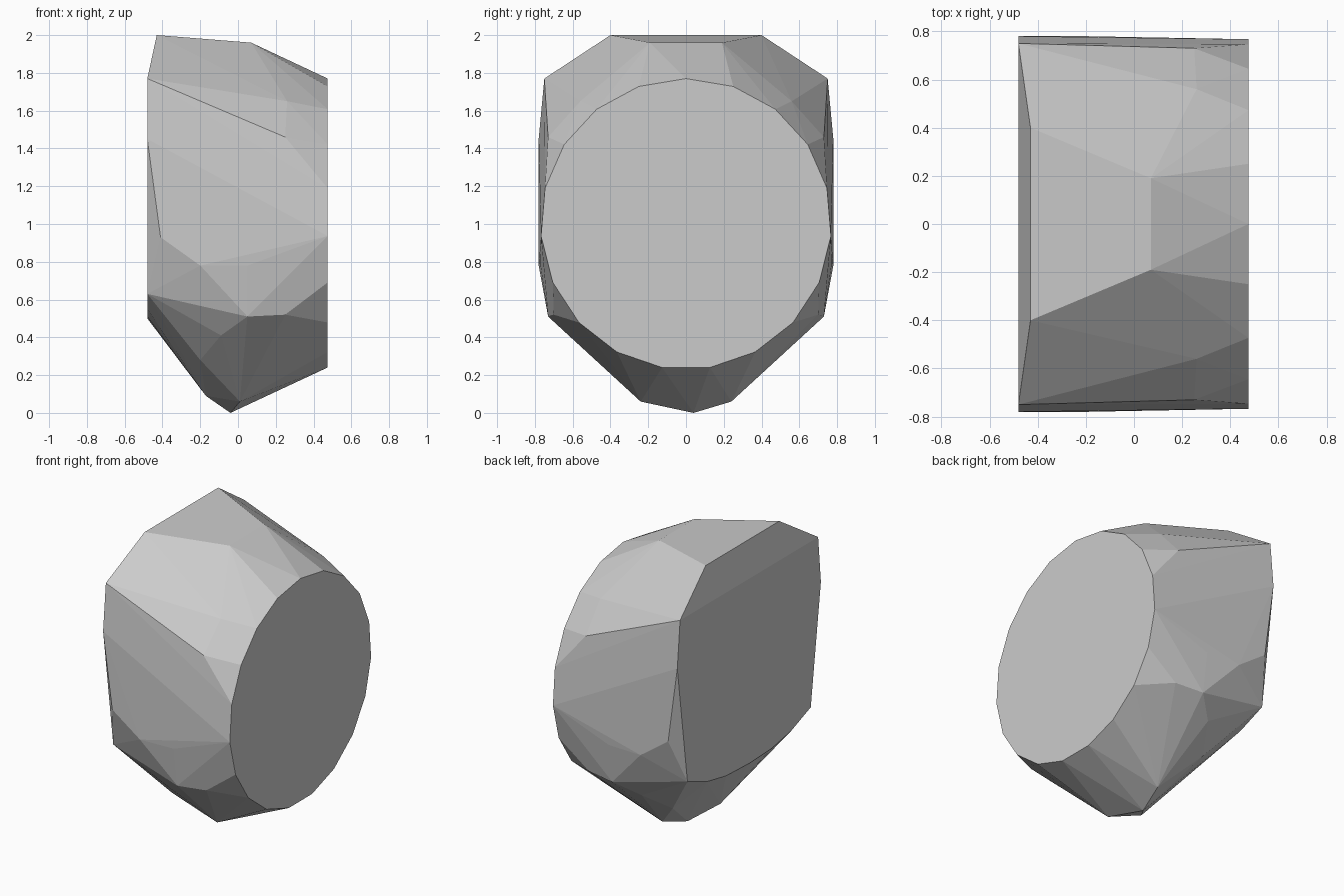
import bpy
import bmesh
import math

default_cube = bpy.data.objects.get("Cube")
if default_cube:
    bpy.data.objects.remove(default_cube, do_unlink=True)


def make_material(name, colour):
    material = bpy.data.materials.new(name)
    material.use_nodes = True
    material.diffuse_color = colour
    shader = next(n for n in material.node_tree.nodes if n.type == "BSDF_PRINCIPLED")
    shader.inputs["Base Color"].default_value = colour
    return material


# Corners that appear on both the front and the back of the stone
paired_corners = [
    (-.43, .4, 2), (.07, .19, 1.96),            # crown ridge
    (-.48, .75, 1.77), (.26, .56, 1.65), (.25, .73, 1.46),  # shoulders
    (-.48, .78, 1.45), (-.41, .78, .93),        # flanks
    (-.2, .78, .78), (.05, .77, .78),
    (.05, .73, .51), (.25, .7, .52), (-.09, .61, .41),      # lower chamfers
    (-.48, .67, .63), (-.48, .46, .55), (-.48, .25, .51),   # flat left end
    (-.2, .43, .28), (.01, .24, .06),
]
# Corners of the keel near the middle
keel_corners = [(-.48, 0, .5), (-.17, -.13, .09), (-.04, .04, 0)]

corners = list(keel_corners)
for x, y, z in paired_corners:
    corners += [(x, y, z), (x, -y, z)]

# Flat round end on the other side
ROUND_SIDES = 19
ROUND_RADIUS = .77
for i in range(ROUND_SIDES):
    angle = math.tau * i / ROUND_SIDES
    corners.append((.475, ROUND_RADIUS * math.sin(angle), 1 + ROUND_RADIUS * math.cos(angle)))

# Wrap the corners in a faceted convex skin
bm = bmesh.new()
for corner in corners:
    bm.verts.new(corner)
bmesh.ops.convex_hull(bm, input=bm.verts[:])
loose = [v for v in bm.verts if not v.link_faces]
bmesh.ops.delete(bm, geom=loose, context="VERTS")
bmesh.ops.dissolve_limit(bm, angle_limit=math.radians(1), verts=bm.verts[:], edges=bm.edges[:])
bmesh.ops.recalc_face_normals(bm, faces=bm.faces[:])

mesh = bpy.data.meshes.new("faceted_stone")
bm.to_mesh(mesh)
bm.free()
mesh.materials.append(make_material("light grey", (.6, .6, .6, 1)))
stone = bpy.data.objects.new("faceted_stone", mesh)
bpy.context.collection.objects.link(stone)
